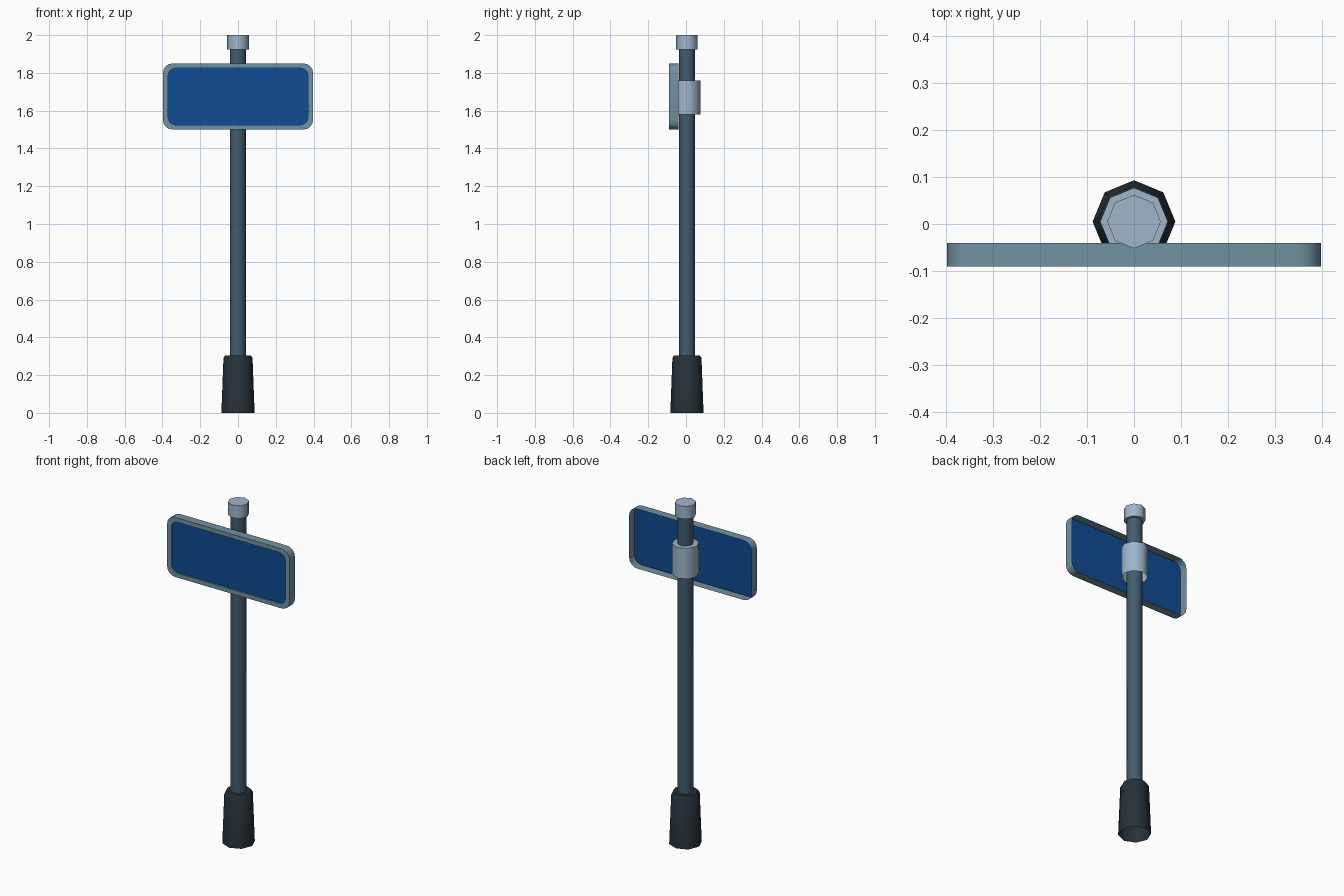
import bpy, bmesh, math

if "Cube" in bpy.data.objects:
    bpy.data.objects.remove(bpy.data.objects["Cube"])

def material(name, rgb):
    m = bpy.data.materials.new(name)
    lin = [((c / 255 + 0.055) / 1.055) ** 2.4 for c in rgb]
    m.diffuse_color = (*lin, 1)
    m.use_nodes = True
    m.node_tree.nodes["Principled BSDF"].inputs["Base Color"].default_value = m.diffuse_color
    return m

POLE = material("slate pole", (66, 92, 111))
BASE = material("dark base", (37, 49, 56))
METAL = material("pale metal", (158, 182, 204))
FRAME = material("grey teal frame", (113, 146, 161))
BLUE = material("sign blue", (14, 76, 146))
CY = 0.005  # pole axis

def finish(name, bm, mat, smooth=40):
    me = bpy.data.meshes.new(name)
    bm.to_mesh(me)
    bm.free()
    me.materials.append(mat)
    ob = bpy.data.objects.new(name, me)
    bpy.context.collection.objects.link(ob)
    bpy.ops.object.select_all(action='DESELECT')
    ob.select_set(True)
    bpy.context.view_layer.objects.active = ob
    bpy.ops.object.shade_smooth_by_angle(angle=math.radians(smooth))
    return ob

def skin(bm, loops):
    """Bridge successive closed loops of points; return the last vertex loop."""
    rows = [[bm.verts.new(p) for p in loop] for loop in loops]
    n = len(rows[0])
    for a, b in zip(rows, rows[1:]):
        for i in range(n):
            j = (i + 1) % n
            bm.faces.new((a[i], a[j], b[j], b[i]))
    return rows

def octagon_post(name, profile, mat, bottom=False):
    """Eight-sided turned part from (radius, z) pairs, capped on top."""
    bm = bmesh.new()
    rows = skin(bm, [[(r * math.cos(k * math.pi / 4), CY + r * math.sin(k * math.pi / 4), z)
                      for k in range(8)] for r, z in profile])
    bm.faces.new(rows[-1])
    if bottom:
        bm.faces.new(rows[0][::-1])
    return finish(name, bm, mat, 50)

def rounded(hw, hh, r, y, zc=1.675, seg=4):
    """Rounded rectangle facing the front, counter-clockwise seen from -y."""
    pts = []
    for q, (sx, sz) in enumerate([(1, 1), (-1, 1), (-1, -1), (1, -1)]):
        for k in range(seg + 1):
            a = (q + k / seg) * math.pi / 2
            pts.append((sx * (hw - r) + r * math.cos(a), y, zc + sz * (hh - r) + r * math.sin(a)))
    return pts

# Post parts
octagon_post("base_sleeve", [(0.088, 0), (0.077, 0.29), (0.068, 0.305)], BASE)
octagon_post("pole", [(0.043, 0.28), (0.043, 1.95)], POLE)
octagon_post("pole_cap", [(0.057, 1.925), (0.057, 2.0)], METAL, True)
octagon_post("clamp", [(0.072, 1.58), (0.072, 1.76)], METAL)

# Sign frame: open-backed rim with a front border turned in to the panel
bm = bmesh.new()
skin(bm, [rounded(0.397, 0.175, 0.05, -0.04), rounded(0.397, 0.175, 0.05, -0.09),
          rounded(0.37, 0.15, 0.04, -0.09), rounded(0.37, 0.15, 0.04, -0.082)])
finish("sign_frame", bm, FRAME)

# Blue panel, seen from both sides
bm = bmesh.new()
bm.faces.new([bm.verts.new(p) for p in rounded(0.392, 0.17, 0.046, -0.082)])
finish("sign_panel", bm, BLUE)
